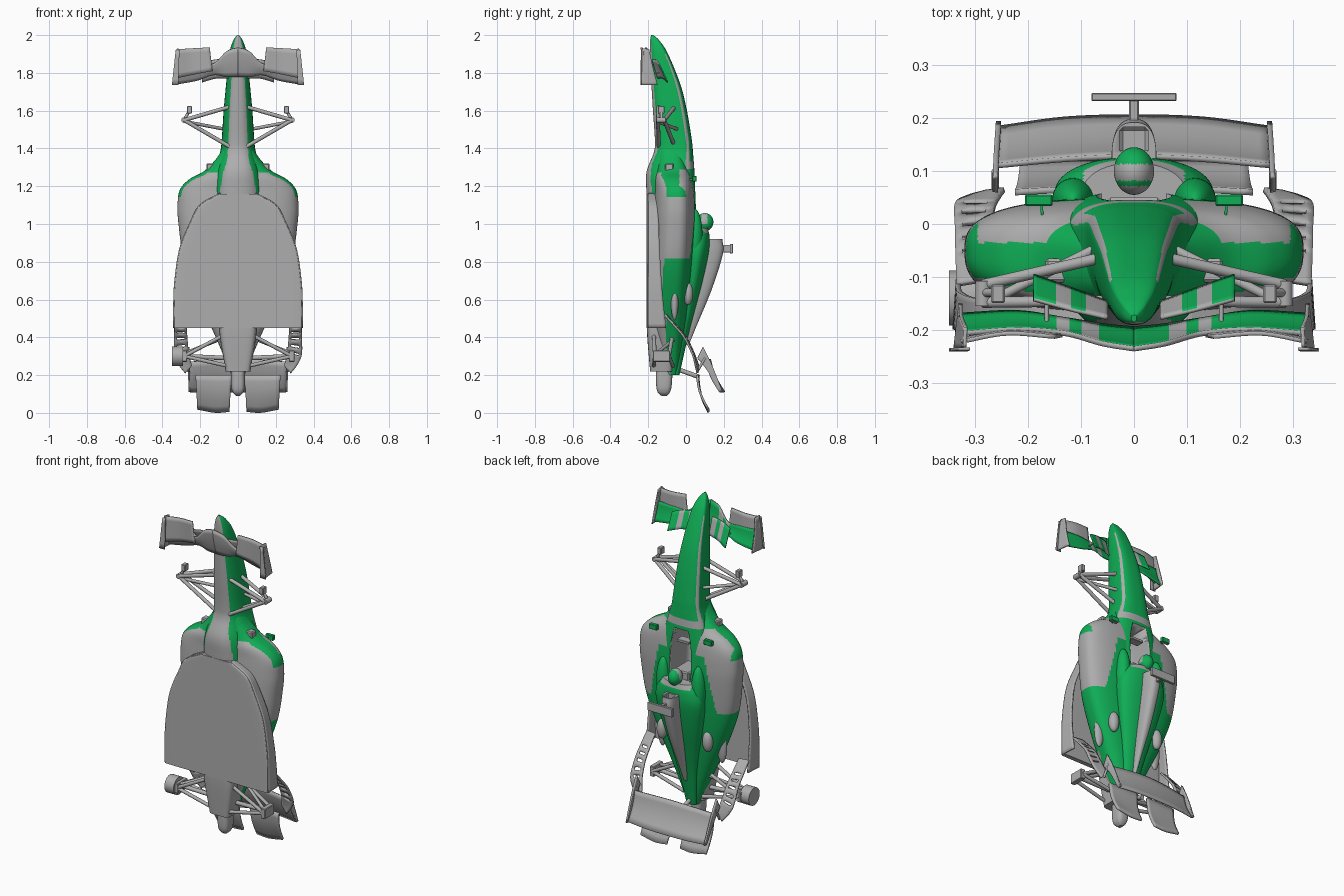
import bpy, bmesh, math
from mathutils import Vector

if "Cube" in bpy.data.objects:
    bpy.data.objects.remove(bpy.data.objects["Cube"])

def material(name, c):
    m = bpy.data.materials.new(name)
    m.diffuse_color = (*c, 1)
    m.use_nodes = True
    m.node_tree.nodes["Principled BSDF"].inputs["Base Color"].default_value = m.diffuse_color
    return m

GREEN = material("racing green", (0.005, 0.43, 0.095))
GREY = material("light grey", (0.42, 0.42, 0.42))

def smooth(pts, k):
    """Catmull-Rom interpolation of tuples, k steps per segment."""
    P = [Vector(p) for p in pts]
    P = [2 * P[0] - P[1]] + P + [2 * P[-1] - P[-2]]
    out = []
    for i in range(1, len(P) - 2):
        a, b, c, d = P[i - 1:i + 3]
        for j in range(k):
            t = j / k
            out.append(0.5 * (2 * b + (c - a) * t + (2 * a - 5 * b + 4 * c - d) * t * t
                              + (3 * b - a - 3 * c + d) * t ** 3))
    return out + [P[-2]]

def activate(ob):
    bpy.ops.object.select_all(action='DESELECT')
    ob.select_set(True)
    bpy.context.view_layer.objects.active = ob

def paint(ob, rule):
    for p in ob.data.polygons:
        p.material_index = 1 if rule is None or rule(p.center, p.normal) else 0

def finish(name, bm, rule=None, angle=35):
    """rule(center, normal) -> True for grey; no rule means all grey."""
    bmesh.ops.recalc_face_normals(bm, faces=bm.faces)
    me = bpy.data.meshes.new(name)
    bm.to_mesh(me)
    bm.free()
    ob = bpy.data.objects.new(name, me)
    bpy.context.collection.objects.link(ob)
    me.materials.append(GREEN)
    me.materials.append(GREY)
    paint(ob, rule)
    activate(ob)
    bpy.ops.object.shade_smooth_by_angle(angle=math.radians(angle))
    return ob

def loft(name, stations, rule=None, nt=2.5, nb=2.5, mid=0.6, k=6, seg=72):
    """Stations (z, half width, top y, bottom y) joined by rounded sections."""
    bm = bmesh.new()
    rings = []
    for z, w, yt, yb in smooth(stations, k):
        yc = yb + (yt - yb) * mid
        ring = []
        for i in range(seg):
            a = 2 * math.pi * i / seg
            c, s = math.cos(a), math.sin(a)
            n, h = (nt, yt - yc) if s > 0 else (nb, yc - yb)
            ring.append(bm.verts.new((w * math.copysign(abs(c) ** (2 / n), c),
                                      yc + h * math.copysign(abs(s) ** (2 / n), s), z)))
        rings.append(ring)
    for r, q in zip(rings, rings[1:]):
        for i in range(seg):
            j = (i + 1) % seg
            bm.faces.new((r[i], r[j], q[j], q[i]))
    bm.faces.new(rings[0])
    bm.faces.new(rings[-1])
    return finish(name, bm, rule)

def ribbon(name, A, B, thick=0.008, rule=None, k=6, rows=6, bulge=0, skip=None):
    """Thin curved sheet between two edge curves."""
    bm = bmesh.new()
    grid = []
    for a, b in zip(smooth(A, k), smooth(B, k)):
        grid.append([bm.verts.new(a.lerp(b, t / rows) - Vector((0, bulge * math.sin(math.pi * t / rows), 0)))
                     for t in range(rows + 1)])
    for i in range(len(grid) - 1):
        for j in range(rows):
            if not (skip and skip(i, j)):
                bm.faces.new((grid[i][j], grid[i + 1][j], grid[i + 1][j + 1], grid[i][j + 1]))
    ob = finish(name, bm)
    m = ob.modifiers.new("thickness", 'SOLIDIFY')
    m.thickness, m.offset = thick, 0
    activate(ob)
    bpy.ops.object.modifier_apply(modifier=m.name)
    paint(ob, rule)
    return ob

def box(name, loc, size, rule=None):
    bm = bmesh.new()
    bmesh.ops.create_cube(bm, size=1)
    bmesh.ops.scale(bm, vec=size, verts=bm.verts)
    bmesh.ops.translate(bm, vec=loc, verts=bm.verts)
    bmesh.ops.bevel(bm, geom=bm.edges[:], offset=min(size) * .12, segments=1, affect='EDGES')
    return finish(name, bm, rule)

def rod(name, a, b, r=0.008):
    a, b = Vector(a), Vector(b)
    bm = bmesh.new()
    bmesh.ops.create_cone(bm, cap_ends=True, segments=20, radius1=r, radius2=r, depth=(b - a).length)
    bmesh.ops.transform(bm, matrix=(b - a).to_track_quat('Z', 'Y').to_matrix().to_4x4(), verts=bm.verts)
    bmesh.ops.translate(bm, vec=(a + b) / 2, verts=bm.verts)
    return finish(name, bm)

def ball(name, loc, size, rule=None):
    bm = bmesh.new()
    bmesh.ops.create_uvsphere(bm, u_segments=40, v_segments=32, radius=1)
    bmesh.ops.scale(bm, vec=size, verts=bm.verts)
    bmesh.ops.translate(bm, vec=loc, verts=bm.verts)
    return finish(name, bm, rule)

def cut(ob, cutter):
    m = ob.modifiers.new("opening", 'BOOLEAN')
    m.object, m.operation, m.solver = cutter, 'DIFFERENCE', 'EXACT'
    activate(ob)
    bpy.ops.object.modifier_apply(modifier=m.name)

# Nose and cockpit tub: grey belly, grey pinstripes along the top edges
def nose_rule(c, n):
    if n.y < -.75 or (c.y > 0 and 1.29 < c.z < 1.33):
        return True
    return 1.3 < c.z < 1.9 and n.y > 0 and .66 < abs(n.x) < .93

nose = loft("nose_and_tub", [(2.0, .005, -.172, -.185), (1.97, .026, -.14, -.19), (1.9, .046, -.095, -.19),
    (1.74, .063, -.03, -.183), (1.6, .076, .005, -.175), (1.45, .086, .03, -.165), (1.38, .095, .037, -.17),
    (1.28, .125, .045, -.208), (1.18, .142, .052, -.21), (1.0, .14, .06, -.2), (.9, .13, .06, -.2)],
    nose_rule, 2.6, 2.6, .75, 10, 120)

# Side pods tapering to the tail
def pod_rule(c, n):
    x = abs(c.x)
    if n.y < -.6 and c.z < 1.27 or (n.y < -.2 and c.z < .5):
        return True
    if .82 < c.z < 1.14:
        return x > .15 + (1.14 - c.z) * .2 and c.y > -.125
    return 1.14 <= c.z < 1.29 and -.035 < c.y and x < .295

pods = loft("side_pods", [(1.4, .08, -.02, -.15), (1.34, .12, 0, -.155), (1.28, .18, .018, -.16),
    (1.235, .26, .032, -.165), (1.18, .308, .042, -.165), (1.1, .32, .048, -.17), (1.0, .315, .048, -.175),
    (.8, .285, .035, -.18), (.6, .21, .015, -.18), (.45, .14, -.005, -.17), (.3, .075, -.03, -.14),
    (.2, .035, -.05, -.1)], pod_rule, 2.8, 2.6, .55, 12, 140)

# Cockpit opening cut through both shells
cutter = loft("cockpit_cutter", [(.97, .055, .2, -.12), (1.0, .068, .2, -.12), (1.1, .07, .2, -.12),
    (1.2, .062, .2, -.12), (1.27, .045, .2, -.1)], None, 8, 8, .5, 3, 32)
cut(nose, cutter)
cut(pods, cutter)
bpy.data.objects.remove(cutter)

# Engine cover with grey head surround, air box and roof camera
loft("engine_cover", [(.98, .1, .115, -.1), (.93, .135, .125, -.1), (.85, .15, .122, -.1), (.7, .125, .09, -.1),
    (.55, .09, .05, -.1), (.4, .06, .01, -.1), (.2, .03, -.035, -.1)],
    lambda c, n: c.z > .95 and abs(c.x) < .095, 2.2, 2.5, .7, 10)
air_box = loft("air_box", [(.92, .042, .192, .08), (.84, .042, .195, .05), (.65, .034, .135, .02),
    (.47, .02, .06, -.03), (.36, .01, .015, -.05)], None, 2.6, 4, .4)
mouth = box("air_box_cutter", (0, .158, .92), (.054, .05, .08))
cut(air_box, mouth)
bpy.data.objects.remove(mouth)
box("camera_bar", (0, .24, .87), (.16, .016, .05))
box("camera_stem", (0, .212, .87), (.018, .05, .04))

# Driver helmet, seat and steering wheel
ball("helmet", (0, .1, 1.01), (.038, .045, .048),
     lambda c, n: c.y < .072 or (.082 < c.y < .113 and c.z > 1.0))
box("seat", (0, -.02, 1.0), (.1, .14, .05))
box("steering_wheel", (0, .005, 1.19), (.08, .05, .015))

# Floor, gearbox and crash tail
FLOOR = [(1.16, .095), (1.1, .2), (1.01, .25), (.87, .306), (.7, .332), (.58, .338), (.45, .338)]
loft("floor", [(z, w, -.183, -.21) for z, w in FLOOR], None, 8, 8, .5)
loft("gearbox", [(.5, .1, -.05, -.208), (.4, .095, -.05, -.205), (.22, .065, -.07, -.19)], None, 4, 5, .5)
loft("crash_tail", [(.26, .036, -.07, -.16), (.15, .036, -.075, -.158), (.11, .028, -.085, -.15),
    (.09, .01, -.1, -.13)], None, 3, 3, .5)
rod("wing_pylon", (0, -.07, .24), (0, .07, .19), .012)

# Rear wing
ribbon("rear_wing_upper", [(-.26, .11, .27), (-.13, .122, .28), (0, .127, .285), (.13, .122, .28), (.26, .11, .27)],
    [(-.255, .182, .11), (-.13, .199, .11), (0, .203, .11), (.13, .199, .11), (.255, .182, .11)], .01, bulge=.012)

for s, side in ((1, "right"), (-1, "left")):
    def M(*pts):
        return [(s * p[0], p[1], p[2]) for p in pts]
    def P(x, y, z):
        return (s * x, y, z)
    ribbon("rear_wing_lower_" + side, M((.035, .065, .2), (.12, .065, .2), (.225, .06, .2)),
           M((.045, .118, .008), (.12, .12, .003), (.215, .118, .02)), .012, bulge=.015)
    ribbon("rear_wing_endplate_" + side, M((.262, .06, .29), (.26, .115, .22), (.256, .175, .11)),
           M((.262, .09, .35), (.26, .135, .26), (.256, .195, .11)), .01)
    rod("rear_wing_strut_" + side, P(.262, .06, .22), P(.262, .1, .29), .007)
    # Floor edge wall and slotted arch rising to the rear wing
    ribbon("floor_edge_" + side, [P(w, -.2, z) for z, w in FLOOR],
           [P(w - .006, y, z) for (z, w), y in zip(FLOOR, (-.16, -.15, -.145, -.14, -.13, -.12, -.105))], .01)
    ribbon("rear_arch_" + side, M((.335, -.115, .52), (.337, -.06, .46), (.338, -.01, .4), (.338, .035, .31),
           (.315, .05, .255), (.28, .06, .21)), M((.275, -.105, .52), (.272, -.05, .46), (.268, .0, .4),
           (.262, .035, .33), (.252, .055, .28), (.245, .065, .25)), .01, rows=5,
           skip=lambda i, j: j in (1, 2, 3) and 5 < i < 20 and i % 3 == 0)
    # Front wing: grey main plane, green flap with grey underside, end plate with foot
    ribbon("front_wing_main_" + side, M((.15, -.213, 1.935), (.24, -.207, 1.93), (.325, -.222, 1.925)),
           M((.135, -.21, 1.81), (.24, -.203, 1.79), (.335, -.22, 1.77)), .008)
    ribbon("front_wing_flap_" + side, M((0, -.236, 1.935), (.06, -.226, 1.915), (.13, -.207, 1.85),
           (.22, -.2, 1.85), (.325, -.207, 1.85)), M((0, -.198, 1.78), (.06, -.192, 1.78), (.13, -.18, 1.79),
           (.22, -.167, 1.76), (.33, -.172, 1.74)), .01,
           lambda c, n: n.y < .1 or .065 < abs(c.x) < .1 or .125 < abs(c.x) < .145, bulge=.006, k=10)
    ribbon("nose_winglet_" + side, M((.05, -.178, 1.87), (.12, -.162, 1.87), (.19, -.143, 1.85)),
           M((.05, -.148, 1.77), (.12, -.122, 1.77), (.19, -.097, 1.75)), .007,
           lambda c, n: n.y < .1 or .12 < abs(c.x) < .15 or abs(c.x) < .09, k=10)
    ribbon("front_endplate_" + side, M((.32, -.232, 1.93), (.33, -.235, 1.83), (.338, -.235, 1.735)),
           M((.318, -.195, 1.925), (.326, -.175, 1.83), (.328, -.15, 1.735)), .007)
    ribbon("endplate_foot_" + side, M((.31, -.236, 1.92), (.315, -.238, 1.735)),
           M((.33, -.236, 1.92), (.35, -.238, 1.735)), .006)
    rod("winglet_support_" + side, P(.165, -.19, 1.8), P(.165, -.14, 1.8), .004)
    # Front suspension
    for y, yi in ((-.115, -.06), (-.148, -.145)):
        for zi in (1.62, 1.41):
            rod("front_wishbone_" + side, P(.285, y, 1.55), P(.045, yi, zi), .0105)
    rod("front_pushrod_" + side, P(.27, -.145, 1.54), P(.06, -.04, 1.5), .009)
    rod("front_upright_" + side, P(.285, -.155, 1.55), P(.285, -.108, 1.55), .015)
    rod("front_steering_arm_" + side, P(.28, -.13, 1.56), P(.257, -.13, 1.6), .008)
    box("brake_caliper_" + side, P(.257, -.132, 1.605), (.026, .035, .04))
    # Rear suspension
    for yo, yi in ((-.09, -.07), (-.165, -.17)):
        for zi in (.42, .25):
            rod("rear_wishbone_" + side, P(.285, yo, .3), P(.06, yi, zi), .01)
    rod("rear_driveshaft_" + side, P(.285, -.13, .3), P(.05, -.12, .29), .012)
    rod("rear_pushrod_" + side, P(.27, -.15, .32), P(.07, -.05, .4), .009)
    box("rear_upright_" + side, P(.285, -.13, .3), (.03, .09, .06))
    # Mirrors, intakes and pod fins
    box("mirror_" + side, P(.18, .045, 1.24), (.052, .022, .03), lambda c, n: c.z < 1.2255)
    ribbon("mirror_stalk_" + side, M((.185, -.045, 1.25), (.173, -.01, 1.245), (.175, .04, 1.24)),
           M((.185, -.045, 1.23), (.173, -.01, 1.225), (.175, .04, 1.23)), .005, lambda c, n: False)
    box("pod_intake_" + side, P(.13, -.088, 1.285), (.075, .045, .07))
    ball("shoulder_fairing_" + side, P(.115, .045, .94), (.04, .042, .14), lambda c, n: False)
    ball("pod_fin_" + side, P(.15, .01, .63), (.03, .028, .06))
    ball("pod_vent_" + side, P(.195, -.06, .59), (.03, .02, .1))

# Rear hub on the left side only
rod("rear_hub", (-.29, -.14, .3), (-.35, -.14, .3), .052)
